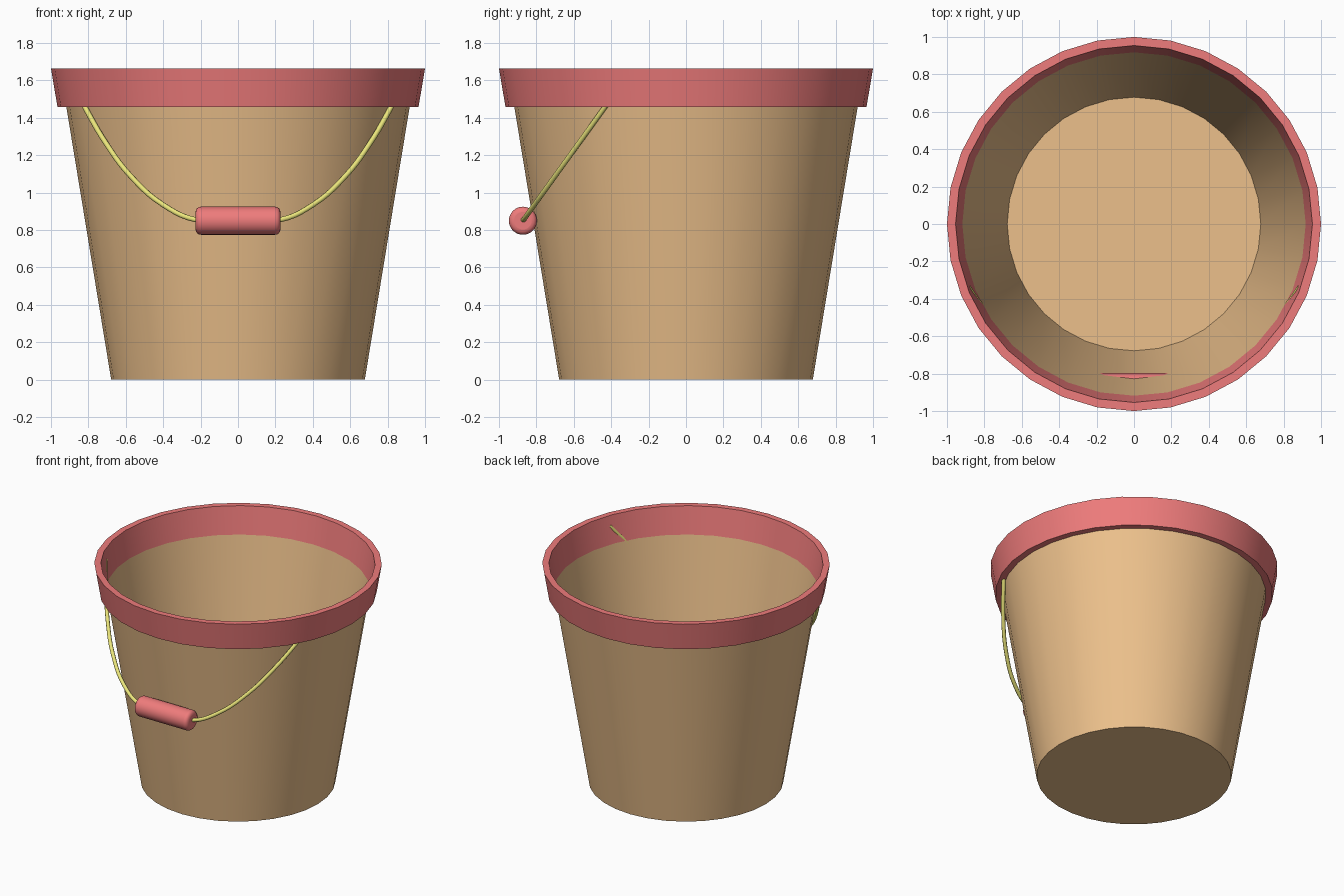
import bpy, bmesh, math
from math import cos, sin, pi

if "Cube" in bpy.data.objects:
    bpy.data.objects.remove(bpy.data.objects["Cube"])

SIDES = 32


def material(name, rgb):
    m = bpy.data.materials.new(name)
    m.diffuse_color = (*rgb, 1)
    m.use_nodes = True
    m.node_tree.nodes["Principled BSDF"].inputs["Base Color"].default_value = m.diffuse_color
    return m


def lathe(name, profile, mat, closed=False, floor=False):
    """Revolve (radius, z) points about the z axis."""
    bm = bmesh.new()
    rings = [[bm.verts.new((r * cos(2 * pi * i / SIDES), r * sin(2 * pi * i / SIDES), z))
              for i in range(SIDES)] for r, z in profile]
    pairs = list(zip(rings, rings[1:]))
    if closed:
        pairs.append((rings[-1], rings[0]))
    for a, b in pairs:
        for i in range(SIDES):
            j = (i + 1) % SIDES
            bm.faces.new((a[i], a[j], b[j], b[i]))
    if floor:
        bm.faces.new(rings[0][::-1])
    mesh = bpy.data.meshes.new(name)
    bm.to_mesh(mesh)
    bm.free()
    ob = bpy.data.objects.new(name, mesh)
    bpy.context.collection.objects.link(ob)
    mesh.materials.append(mat)
    return ob


def smooth(ob):
    bpy.ops.object.select_all(action='DESELECT')
    ob.select_set(True)
    bpy.context.view_layer.objects.active = ob
    bpy.ops.object.shade_smooth_by_angle(angle=math.radians(35))


tan = material("tan", (0.84, 0.53, 0.26))
red = material("red", (0.86, 0.2, 0.2))
yellow = material("yellow", (0.83, 0.79, 0.2))

# Thin tapered bucket with a floor, open at the top
body = lathe("bucket_body", [(0.678, 0), (0.918, 1.46)], tan, floor=True)
smooth(body)

# Rim band, slanted like the wall
rim = lathe("rim", [(0.965, 1.457), (1.0, 1.665), (0.954, 1.665), (0.918, 1.457)],
            red, closed=True)
smooth(rim)

# Wire handle: half the arc as (x, z), mirrored, lying in a tilted plane
GRIP_Y, GRIP_Z, TILT = -0.872, 0.85, 1.386
half = [(0.225, 0.855), (0.40, 0.935), (0.575, 1.09), (0.70, 1.255),
        (0.82, 1.46), (0.887, 1.59)]
arc = [(-x, z) for x, z in reversed(half)] + half
curve = bpy.data.curves.new("wire_handle", 'CURVE')
curve.dimensions = '3D'
curve.bevel_depth = 0.014
curve.bevel_resolution = 2
curve.resolution_u = 5
curve.use_fill_caps = True
spline = curve.splines.new('BEZIER')
spline.bezier_points.add(len(arc) - 1)
for p, (x, z) in zip(spline.bezier_points, arc):
    p.co = (x, GRIP_Y + (z - GRIP_Z) / TILT, z)
    p.handle_left_type = p.handle_right_type = 'AUTO'
curve.materials.append(yellow)
bpy.context.collection.objects.link(bpy.data.objects.new("wire_handle", curve))

# Rounded grip on the middle of the wire
bpy.ops.mesh.primitive_cylinder_add(vertices=32, radius=0.075, depth=0.454,
                                    location=(0, GRIP_Y, GRIP_Z), rotation=(0, pi / 2, 0))
grip = bpy.context.object
grip.name = "grip"
grip.data.materials.append(red)
bevel = grip.modifiers.new("round_ends", 'BEVEL')
bevel.width = 0.028
bevel.segments = 4
bevel.limit_method = 'ANGLE'
bevel.angle_limit = math.radians(40)
smooth(grip)
